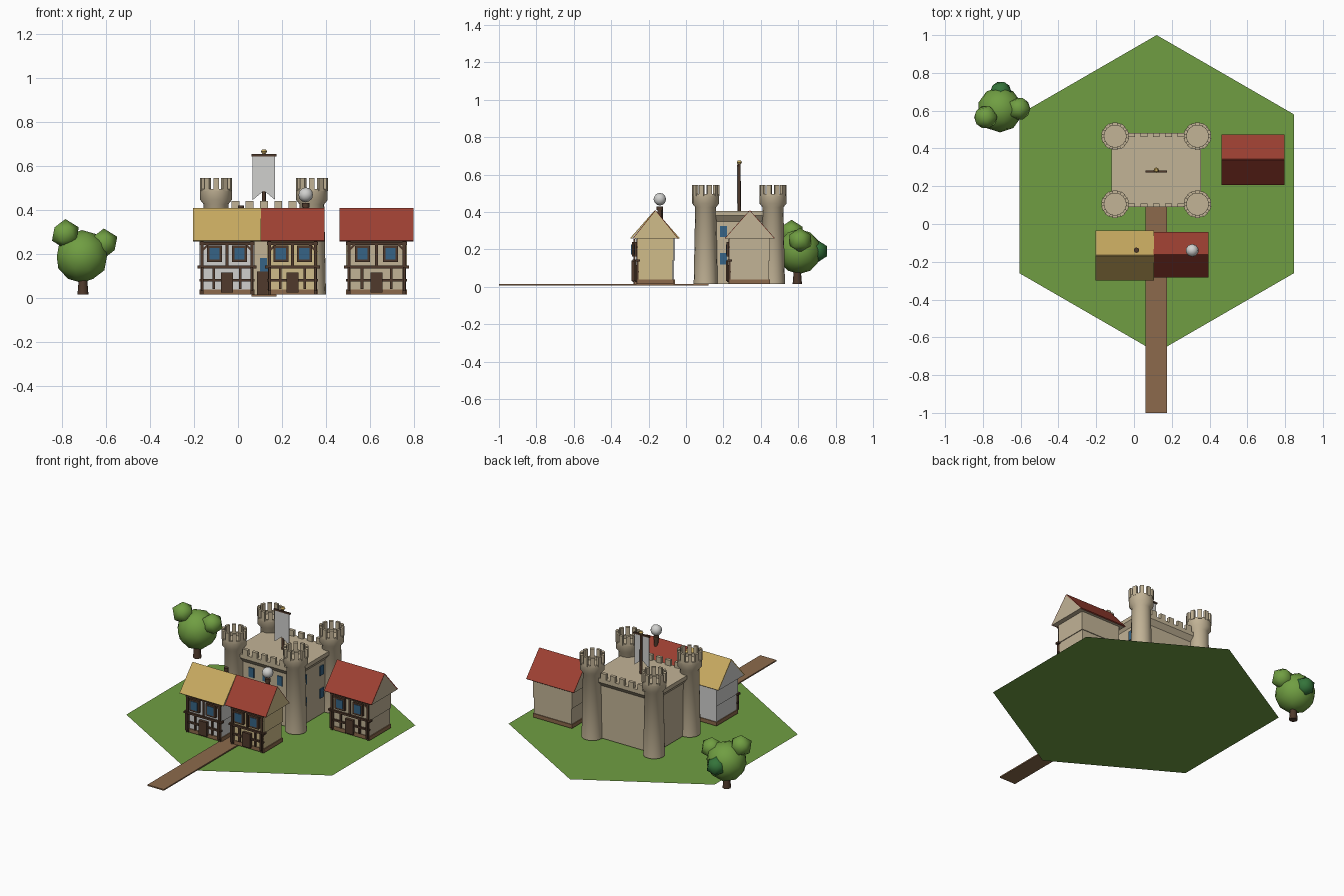
import bpy, bmesh
from math import sin, cos, pi
from mathutils import Vector, Matrix

cube = bpy.data.objects.get("Cube")
if cube:
    bpy.data.objects.remove(cube)


def material(name, rgb):
    lin = [((c / 255 + 0.055) / 1.055) ** 2.4 for c in rgb] + [1]
    m = bpy.data.materials.new(name)
    m.use_nodes = True
    m.diffuse_color = lin
    m.node_tree.nodes["Principled BSDF"].inputs["Base Color"].default_value = lin
    return m


GRASS = material("grass green", (112, 158, 66))
EARTH = material("earth brown", (140, 106, 76))
STONE = material("stone", (194, 179, 150))
RED = material("roof red", (158, 64, 50))
YELLOW = material("thatch yellow", (200, 170, 96))
TIMBER = material("dark timber", (80, 58, 44))
BLUE = material("window blue", (54, 100, 134))
GREY = material("pale grey", (208, 208, 206))
CREAM = material("cream plaster", (208, 188, 138))
DARK = material("dark leaf green", (52, 116, 58))
BASE = 0.014  # height at which everything stands


def finish(name, bm, *mats, smooth=False):
    bmesh.ops.recalc_face_normals(bm, faces=bm.faces)
    mesh = bpy.data.meshes.new(name)
    bm.to_mesh(mesh)
    bm.free()
    for m in mats:
        mesh.materials.append(m)
    ob = bpy.data.objects.new(name, mesh)
    bpy.context.collection.objects.link(ob)
    if smooth:
        bpy.ops.object.select_all(action='DESELECT')
        bpy.context.view_layer.objects.active = ob
        ob.select_set(True)
        bpy.ops.object.shade_smooth_by_angle(angle=0.9)
    return ob


def add_box(bm, x, y, z, sx, sy, sz, rot=None):
    """Box by centre and full size."""
    mat = Matrix.Translation((x, y, z)) @ (rot or Matrix()) @ Matrix.Diagonal((sx, sy, sz, 1))
    bmesh.ops.create_cube(bm, size=1, matrix=mat)


def boxes(name, mat, items):
    bm = bmesh.new()
    for item in items:
        add_box(bm, *item)
    return finish(name, bm, mat)


def loft(name, mat, rings, smooth=False):
    """Closed skin over rings of points with equal counts."""
    bm = bmesh.new()
    vs = [[bm.verts.new(p) for p in r] for r in rings]
    n = len(vs[0])
    for a, b in zip(vs, vs[1:]):
        for i in range(n):
            bm.faces.new((a[i], a[(i + 1) % n], b[(i + 1) % n], b[i]))
    bm.faces.new(vs[0])
    bm.faces.new(vs[-1])
    return finish(name, bm, mat, smooth=smooth)


def lathe(name, mat, x, y, profile, n=16):
    rings = [[(x + r * cos(2 * pi * i / n), y + r * sin(2 * pi * i / n), z)
              for i in range(n)] for r, z in profile]
    return loft(name, mat, rings, smooth=True)


def ball(name, mat, pos, r, sub):
    bm = bmesh.new()
    bmesh.ops.create_icosphere(bm, subdivisions=sub, radius=r, matrix=Matrix.Translation(pos))
    ob = finish(name, bm, mat)
    for p in ob.data.polygons:
        p.use_smooth = True


# Ground and path
bm = bmesh.new()
bm.faces.new([bm.verts.new((0.12 + 0.84 * sin(i * pi / 3), 0.16 + 0.84 * cos(i * pi / 3), 0))
              for i in range(6)][::-1])
ground = finish("ground", bm, GRASS)
if ground.data.polygons[0].normal.z < 0:
    ground.data.flip_normals()
boxes("path", EARTH, [(0.118, -0.44, 0.01, 0.115, 1.12, 0.008)])

# Castle keep with flared parapet
KX, KY = 0.118, 0.285


def rect(hx, hy, z):
    return [(KX + a * hx, KY + b * hy, z) for a, b in ((-1, -1), (1, -1), (1, 1), (-1, 1))]


loft("keep", STONE, [rect(0.212, 0.172, BASE), rect(0.212, 0.172, 0.35),
                     rect(0.236, 0.196, 0.38), rect(0.236, 0.196, 0.405)])
boxes("keep_merlons", STONE, [(KX + i * 0.065, KY + s * 0.186, 0.42, 0.036, 0.02, 0.042)
                              for i in range(-2, 3) for s in (-1, 1)])

# Gate and castle windows on the front and one side
front = KY - 0.172
side = KX + 0.212
boxes("castle_gate", TIMBER, [(KX, front, 0.065, 0.062, 0.016, 0.11)])
spots = [(KX, 0.15)] + [(KX + d, 0.295) for d in (-0.1, 0, 0.1)]
boxes("castle_front_windows", BLUE, [(x, front, z, 0.036, 0.012, 0.06) for x, z in spots])
boxes("castle_side_windows", BLUE, [(side, KY + d, z, 0.012, 0.036, 0.06)
                                    for d in (-0.085, 0.085) for z in (0.15, 0.295)])

# Four corner towers with crowns
for sx in (-1, 1):
    for sy in (-1, 1):
        x, y = KX + sx * 0.218, KY + sy * 0.18
        lathe("tower", STONE, x, y, [(0.064, BASE), (0.056, 0.425), (0.072, 0.445),
                                     (0.072, 0.495), (0.058, 0.495), (0.058, 0.475)])
        bm = bmesh.new()
        for i in range(10):
            a = 2 * pi * (i + 0.5) / 10
            add_box(bm, x + 0.065 * cos(a), y + 0.065 * sin(a), 0.515, 0.016, 0.025, 0.06,
                    Matrix.Rotation(a, 4, 'Z'))
        finish("tower_merlons", bm, STONE)

# Flag pole and swallowtail banner
lathe("flag_pole", TIMBER, KX, KY, [(0.009, 0.4), (0.007, 0.66)], 8)
lathe("pole_finial", YELLOW, KX, KY, [(0.008, 0.655), (0.014, 0.665), (0.008, 0.675)], 8)
boxes("flag_crossbar", TIMBER, [(KX, KY - 0.008, 0.648, 0.115, 0.01, 0.01)])
outline = [(-0.051, 0.645), (-0.051, 0.445), (0, 0.487), (0.051, 0.445), (0.051, 0.645)]
loft("banner", GREY, [[(KX + x, KY - 0.01 + d, z) for x, z in outline] for d in (-0.002, 0.002)])


def house(name, cx, cy, hx, hy, plaster, roof):
    wx, wy = hx - 0.03, hy - 0.023
    f = cy - wy
    mid, eave, ridge = 0.14, 0.258, 0.406
    boxes(name + "_walls", plaster, [
        (cx, cy, (BASE + mid) / 2, 2 * wx - 0.01, 2 * wy - 0.01, mid - BASE),
        (cx, cy, (mid + eave) / 2, 2 * wx, 2 * wy, eave - mid)])
    boxes(name + "_plinth", EARTH, [(cx, cy, 0.026, 2 * wx, 2 * wy, 0.024)])

    # Gable roof: slopes take the roof colour, ends and soffit the plaster
    ob = loft(name + "_roof", plaster, [
        [(cx + s * hx, cy - hy, eave), (cx + s * hx, cy + hy, eave), (cx + s * hx, cy, ridge)]
        for s in (-1, 1)])
    ob.data.materials.append(roof)
    for p in ob.data.polygons:
        p.material_index = int(p.normal.z > 0.1)
    slope = Vector((0, hy, ridge - eave))
    for s in (-1, 1):
        p = Vector((cx, cy + s * hy / 2, (eave + ridge) / 2))
        turn = Matrix.Rotation(-s * slope.angle(Vector((0, 1, 0))), 4, 'X')
        boxes(name + "_roof_sheet", roof, [(*p, 2 * hx, slope.length, 0.006, turn)])

    # Timber frame, door and windows on the front
    beams = [(cx, f, mid, 2 * wx + 0.02, 0.024, 0.012), (cx, f, 0.247, 2 * wx, 0.014, 0.014),
             (cx, f, 0.08, 2 * wx, 0.014, 0.01),
             (cx, f, 0.19, 0.012, 0.014, 0.11), (cx, f - 0.004, 0.07, 0.056, 0.02, 0.09)]
    panes = []
    for s in (-1, 1):
        w = cx + s * wx * 0.46
        beams += [(cx + s * (wx - 0.012), f, 0.135, 0.014, 0.014, 0.24),
                  (cx + s * (wx - 0.012), f - 0.014, 0.085, 0.012, 0.01, 0.11),
                  (cx + s * wx * 0.48, f, 0.09, 0.012, 0.014, 0.1),
                  (cx + s * (wx - 0.022), f, 0.225, 0.045, 0.012, 0.01,
                   Matrix.Rotation(s * 0.8, 4, 'Y')),
                  (w, f - 0.004, 0.2, 0.068, 0.026, 0.076)]
        panes.append((w, f - 0.016, 0.2, 0.046, 0.008, 0.054))
    boxes(name + "_timber", TIMBER, beams)
    boxes(name + "_windows", BLUE, panes)


house("grey_house", -0.05, -0.166, 0.155, 0.13, GREY, YELLOW)
house("cream_house", 0.248, -0.163, 0.146, 0.118, CREAM, RED)
house("stone_house", 0.63, 0.341, 0.168, 0.131, STONE, RED)

# Chimneys and smoke puff
lathe("grey_house_chimney", TIMBER, 0.013, -0.138, [(0.014, 0.34), (0.014, 0.42)], 8)
lathe("cream_house_chimney", TIMBER, 0.308, -0.14,
      [(0.013, 0.34), (0.013, 0.41), (0.017, 0.41), (0.017, 0.43)], 8)
ball("smoke_puff", GREY, (0.308, -0.14, 0.468), 0.034, 2)

# Tree
lathe("tree_trunk", TIMBER, -0.705, 0.595, [(0.025, BASE), (0.018, 0.1)], 8)
ball("tree_crown", GRASS, (-0.71, 0.605, 0.188), 0.12, 2)
ball("tree_left_clump", GRASS, (-0.785, 0.565, 0.29), 0.068, 1)
ball("tree_right_clump", GRASS, (-0.61, 0.61, 0.247), 0.068, 1)
ball("tree_back_clump", DARK, (-0.705, 0.7, 0.19), 0.062, 1)
